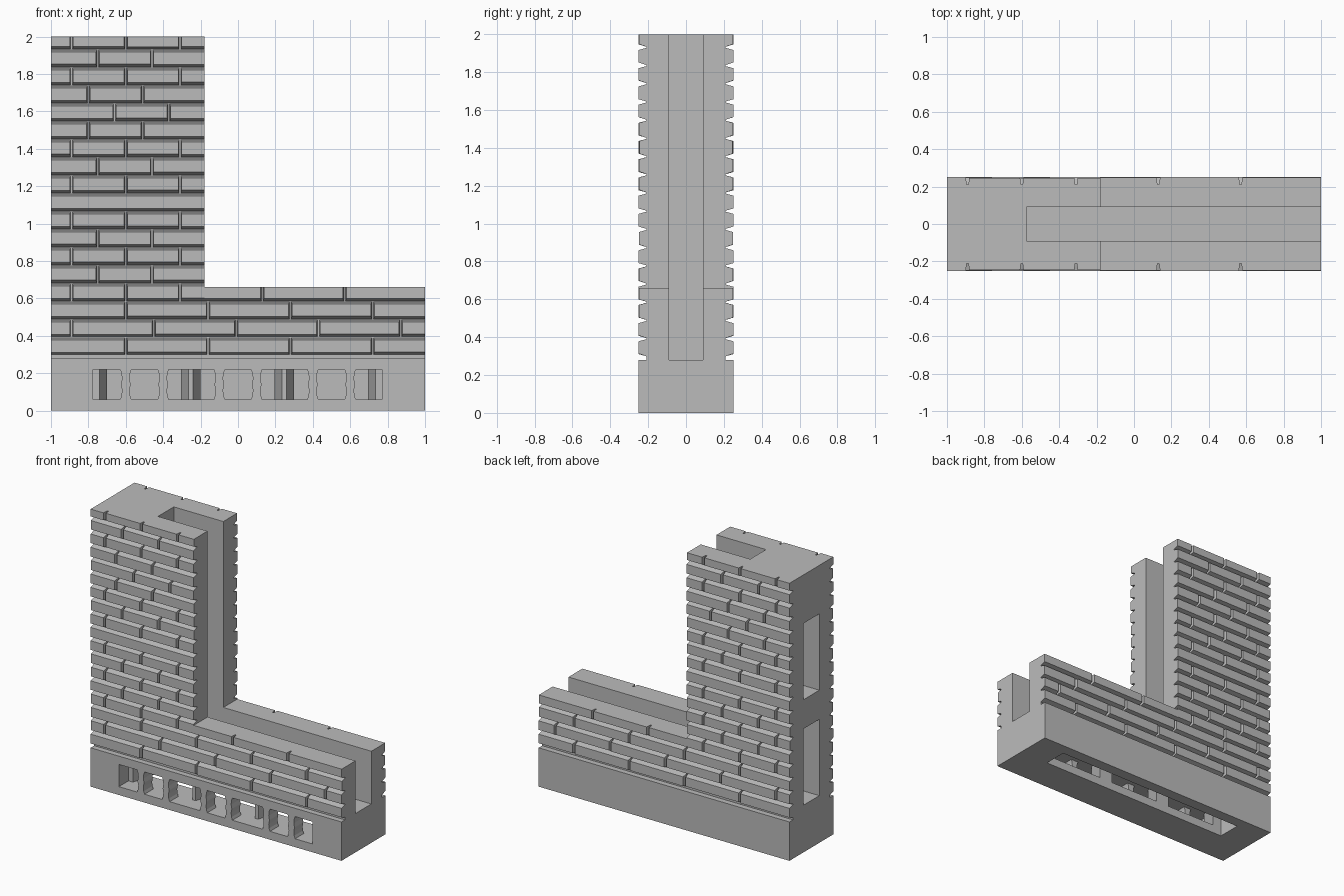
import bpy
import bmesh
import random

random.seed(4)
if "Cube" in bpy.data.objects:
    bpy.data.objects.remove(bpy.data.objects["Cube"], do_unlink=True)

stone = bpy.data.materials.new("grey_stone")
stone.use_nodes = True
GREY = (0.5, 0.5, 0.5, 1)
stone.diffuse_color = GREY
stone.node_tree.nodes["Principled BSDF"].inputs["Base Color"].default_value = GREY


def finish(name, bm):
    bmesh.ops.recalc_face_normals(bm, faces=bm.faces)
    mesh = bpy.data.meshes.new(name)
    bm.to_mesh(mesh)
    bm.free()
    mesh.materials.append(stone)
    obj = bpy.data.objects.new(name, mesh)
    bpy.context.collection.objects.link(obj)
    return obj


def loft(bm, near, far):
    """Closed solid between two matching outlines."""
    a = [bm.verts.new(p) for p in near]
    b = [bm.verts.new(p) for p in far]
    bm.faces.new(a)
    bm.faces.new(b)
    for i in range(len(a)):
        j = (i + 1) % len(a)
        bm.faces.new((a[i], a[j], b[j], b[i]))


def rect(x0, x1, z0, z1):
    return [(x0, z0), (x1, z0), (x1, z1), (x0, z1)]


def at_y(outline, y):
    return [(x, y, z) for x, z in outline]


def prism(name, outline, y0, y1, far_outline=None):
    bm = bmesh.new()
    loft(bm, at_y(outline, y0), at_y(far_outline or outline, y1))
    return finish(name, bm)


def cut(target, cutter):
    cutter.hide_render = True
    mod = target.modifiers.new("cut", "BOOLEAN")
    mod.operation = "DIFFERENCE"
    mod.solver = "EXACT"
    mod.object = cutter
    bpy.context.view_layer.objects.active = target
    bpy.ops.object.modifier_apply(modifier=mod.name)
    bpy.data.objects.remove(cutter, do_unlink=True)


HALF, CORE, SLOT = 0.25, 0.21, 0.09
BASE, LOW, TOP, EDGE = 0.28, 0.66, 2.0, -0.18

# Plinth with a front recess, three tapered openings and a cavity open below
base = prism("base", rect(-1, 1, 0, BASE), -HALF, HALF)
cut(base, prism("cavity_cutter", rect(-0.77, 0.77, -0.1, 0.22), 0, 0.17))
cut(base, prism("recess_cutter", rect(-0.775, 0.77, 0.06, 0.22), -0.3, -0.14))
for k in (-1, 0, 1):
    c = k * 0.5
    cut(base, prism("opening_cutter", rect(c - 0.24, c + 0.235, 0.06, 0.22), -0.141, 0.001,
                    rect(c - 0.2, c + 0.195, 0.06, 0.22)))

# Wavy balusters standing in the recess
wave = [(0.06, 0.03), (0.08, 0.023), (0.11, 0.02), (0.14, 0.026),
        (0.17, 0.02), (0.2, 0.023), (0.22, 0.03)]
for c in (0.1, 0.4, 0.6):
    for x in (-c, c):
        outline = [(x + w, z) for z, w in wave] + [(x - w, z) for z, w in reversed(wave)]
        prism("baluster", outline, -HALF, -0.15)

# L-shaped wall core with a central channel and two pockets in the tall end
core = prism("wall_core", [(-1, BASE), (1, BASE), (1, LOW), (EDGE, LOW), (EDGE, TOP), (-1, TOP)],
             -CORE, CORE)
cut(core, prism("channel_cutter", rect(-0.575, 1.1, BASE, TOP + 0.1), -SLOT, SLOT))
for z in (0.34, 1.1):
    cut(core, prism("pocket_cutter", rect(-1.1, -0.8, z, z + 0.55), -SLOT, SLOT))

# Brick courses: one reference joint and spacing for each course
PITCH, FIRST = 0.0962, 0.296
phases = [-0.6, -0.45, -0.6, -0.6, -0.75, -0.6, -0.75, -0.6, None, -0.6,
          -0.75, -0.6, -0.8, -0.66, -0.8, -0.6, -0.75, -0.6]


def add_brick(bm, x0, x1, z0, z1):
    """Brick with sloped sides, kept flush along the outer edges of the wall."""
    ends = (-1, EDGE, 1)
    j = 0.009
    left = 0 if x0 in ends else j
    right = 0 if x1 in ends else j
    up = 0 if z1 in (LOW, TOP) else 0.014
    low = 0.014 + random.uniform(0, 0.004)
    face = HALF - random.choice((0, 0, 0.002, 0.004))
    inner = rect(x0 + left * 0.5, x1 - right * 0.5, z0 + 0.003, z1 - (0.003 if up else 0))
    outer = rect(x0 + left, x1 - right, z0 + low, z1 - up)
    for side in (-1, 1):
        loft(bm, at_y(inner, side * CORE), at_y(outer, side * face))


def add_course(bm, start, end, z0, z1, phase, step):
    joints = [start]
    if phase is not None:
        x = phase - step
        while x < end - 0.06:
            if x > start + 0.06:
                joints.append(x)
            x += step
    joints.append(end)
    for a, b in zip(joints, joints[1:]):
        add_brick(bm, a, b, z0, z1)


bricks = bmesh.new()
for i, phase in enumerate(phases):
    z0 = FIRST + i * PITCH
    z1 = min(z0 + PITCH, TOP)
    if i < 3:
        add_course(bricks, -1, 1, z0, z1, phase, 0.44)
    else:
        add_course(bricks, -1, EDGE, z0, z1, phase, 0.29)
        if i == 3:
            add_course(bricks, EDGE, 1, z0, LOW, 0.13, 0.44)
finish("brick_courses", bricks)
